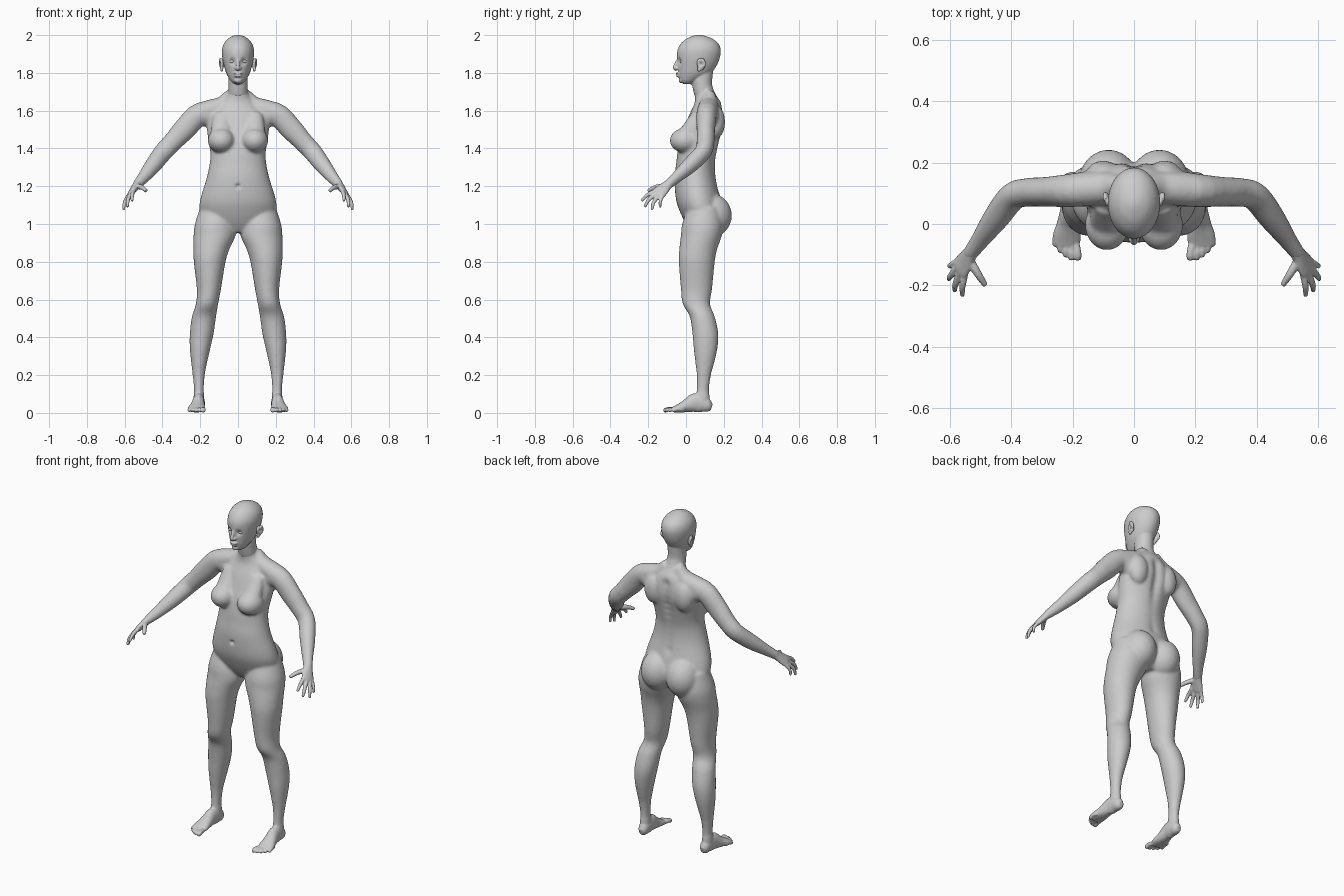
import bpy, bmesh, math
from mathutils import Vector, Matrix

grey = bpy.data.materials.new("matte_grey")
grey.diffuse_color = (0.6, 0.6, 0.6, 1)


def spline(pts, sub=4):
    """Catmull-Rom interpolation of tuples."""
    out = []
    for i in range(len(pts) - 1):
        a, b, c, d = (pts[max(i - 1, 0)], pts[i], pts[i + 1], pts[min(i + 2, len(pts) - 1)])
        for k in range(sub):
            t = k / sub
            out.append([0.5 * (2 * q + (r - p) * t + (2 * p - 5 * q + 4 * r - s) * t * t
                               + (3 * q - p - 3 * r + s) * t ** 3) for p, q, r, s in zip(a, b, c, d)])
    return out + [list(pts[-1])]


def tube(bm, pts, ref=(1, 0, 0), flat=False, both=True, n=24):
    """Loft of elliptical rings (x, y, z, radius along ref, other radius)."""
    path = spline(pts)
    for side in ((1, -1) if both else (1,)):
        rings = []
        for i, p in enumerate(path):
            t = Vector(path[min(i + 1, len(path) - 1)][:3]) - Vector(path[max(i - 1, 0)][:3])
            t = Vector((0, 0, 1)) if flat else t.normalized()
            u = Vector(ref) - t * t.dot(Vector(ref))
            u.normalize()
            v = t.cross(u)
            ring = []
            for k in range(n):
                a = 2 * math.pi * k / n
                c = Vector(p[:3]) + u * (math.cos(a) * p[3]) + v * (math.sin(a) * p[4])
                ring.append(bm.verts.new((c.x * side, c.y, c.z)))
            rings.append(ring)
        for a, b in zip(rings, rings[1:]):
            for k in range(n):
                bm.faces.new((a[k], a[(k + 1) % n], b[(k + 1) % n], b[k]))
        bm.faces.new(rings[0][::-1])
        bm.faces.new(rings[-1])


def column(bm, rows, both=False):
    """Upright loft from rows (z, centre x, half width, front y, back y)."""
    tube(bm, [(cx, (f + b) / 2, z, rx, (b - f) / 2) for z, cx, rx, f, b in rows], flat=True, both=both, n=40)


def blob(bm, c, r, both=True, tilt=0):
    for side in ((1, -1) if both else (1,)):
        m = (Matrix.Translation((c[0] * side, c[1], c[2])) @ Matrix.Rotation(tilt, 4, 'X')
             @ Matrix.Diagonal((*r, 1)))
        bmesh.ops.create_uvsphere(bm, u_segments=24, v_segments=16, radius=1, matrix=m)


def finish(bm, name, voxel=0, smooth=0, dents=()):
    """Fuse the masses, soften them, press in the dents."""
    bmesh.ops.recalc_face_normals(bm, faces=bm.faces)
    me = bpy.data.meshes.new(name)
    bm.to_mesh(me)
    bm.free()
    ob = bpy.data.objects.new(name, me)
    bpy.context.scene.collection.objects.link(ob)
    if voxel:
        mod = ob.modifiers.new("fuse", 'REMESH')
        mod.mode, mod.voxel_size = 'VOXEL', voxel
        mod = ob.modifiers.new("soften", 'SMOOTH')
        mod.factor, mod.iterations = 0.5, smooth
        dg = bpy.context.evaluated_depsgraph_get()
        ob.data = bpy.data.meshes.new_from_object(ob.evaluated_get(dg))
        ob.modifiers.clear()
    for v in ob.data.vertices:
        for pos, rad, push in dents:
            d = (v.co - Vector(pos)).length / rad
            if d < 2.5:
                v.co += Vector(push) * math.exp(-d * d)
    ob.data.materials.clear()
    ob.data.materials.append(grey)
    for p in ob.data.polygons:
        p.use_smooth = True
        p.material_index = 0
    return ob


# torso and neck
bm = bmesh.new()
column(bm, [(.955, 0, .06, .03, .15), (1.0, 0, .16, .0, .185), (1.06, 0, .2, -.03, .2),
            (1.13, 0, .2, -.053, .185), (1.24, 0, .167, -.061, .16), (1.32, 0, .15, -.052, .155),
            (1.38, 0, .147, -.045, .165), (1.45, 0, .158, -.03, .182), (1.52, 0, .165, -.005, .2),
            (1.58, 0, .152, .018, .2), (1.64, 0, .1, .045, .187), (1.69, 0, .055, .045, .155),
            (1.75, 0, .051, .03, .135), (1.80, 0, .048, .03, .13)])
blob(bm, (.088, -.003, 1.442), (.072, .083, .066))          # bust
tube(bm, [(.08, .06, 1.58, .05, .03), (.085, .03, 1.52, .055, .04), (.088, .0, 1.45, .06, .06)])
blob(bm, (.083, .135, 1.045), (.098, .108, .115))           # buttocks
blob(bm, (.1, .155, 1.54), (.06, .052, .09))                # shoulder blades
# shoulder slope
tube(bm, [(.03, .125, 1.69, .03, .035), (.08, .12, 1.63, .05, .048), (.14, .115, 1.605, .055, .055),
          (.2, .11, 1.585, .055, .058)], ref=(0, 1, 0))
# arms
tube(bm, [(.11, .12, 1.56, .06, .07), (.2, .11, 1.582, .055, .062), (.285, .105, 1.5, .049, .06),
          (.345, .103, 1.435, .047, .052), (.395, .09, 1.382, .045, .05), (.45, .02, 1.31, .042, .044),
          (.5, -.05, 1.247, .03, .033), (.53, -.09, 1.213, .026, .026),
          (.54, -.105, 1.2, .024, .022)], ref=(0, 1, 0))
# legs
column(bm, [(1.09, .115, .085, .01, .18), (1.0, .123, .105, -.02, .195), (.94, .124, .111, -.027, .19),
            (.87, .14, .096, -.035, .166), (.8, .15, .084, -.038, .152), (.656, .154, .064, -.027, .138),
            (.577, .164, .059, -.017, .127), (.51, .18, .064, .02, .152), (.42, .192, .063, .034, .171),
            (.34, .201, .054, .041, .166), (.26, .206, .041, .05, .148), (.2, .208, .032, .057, .132),
            (.127, .207, .026, .057, .122), (.08, .207, .028, .048, .126), (.05, .207, .029, .045, .128)], True)
dents = [((0, .19, z / 100), .026, (0, -.014, 0)) for z in range(120, 164, 4)]
dents.append(((0, -.06, 1.2), .011, (0, .014, 0)))
finish(bm, "body", .0075, 9, dents)

# head
bm = bmesh.new()
column(bm, [(1.74, 0, .018, -.012, .03), (1.755, 0, .036, -.03, .06), (1.775, 0, .05, -.037, .1),
            (1.8, 0, .063, -.041, .135), (1.84, 0, .075, -.045, .163), (1.88, 0, .083, -.048, .179),
            (1.92, 0, .085, -.045, .184), (1.955, 0, .075, -.027, .172), (1.982, 0, .052, .005, .138),
            (1.996, 0, .026, .038, .1), (2.001, 0, .006, .06, .078)])
column(bm, [(1.68, 0, .054, .045, .155), (1.74, 0, .05, .032, .138), (1.82, 0, .05, .03, .145)])
tube(bm, [(0, -.044, 1.87, .008, .006), (0, -.053, 1.845, .009, .01), (0, -.058, 1.826, .011, .011),
          (0, -.048, 1.815, .009, .008)], both=False)        # nose
blob(bm, (.011, -.048, 1.824), (.009, .01, .008))            # nostrils
blob(bm, (0, -.041, 1.796), (.025, .014, .0065), False)      # upper lip
blob(bm, (0, -.039, 1.783), (.022, .014, .0065), False)      # lower lip
blob(bm, (0, -.026, 1.76), (.02, .013, .014), False)         # chin
sockets = [((s * .031, -.04, 1.861), .016, (0, .013, 0)) for s in (1, -1)]
finish(bm, "head", .0042, 4, sockets)

# eyes
bm = bmesh.new()
blob(bm, (.031, -.017, 1.861), (.017, .015, .011))
finish(bm, "eyes")

# ears: rim, hollow and lobe
bm = bmesh.new()
blob(bm, (.086, .078, 1.845), (.012, .02, .032), tilt=.25)
blob(bm, (.094, .088, 1.853), (.01, .016, .026), tilt=.25)
blob(bm, (.086, .07, 1.82), (.008, .01, .014))
ear_dents = [((s * .1, .08, 1.847), .013, (-s * .012, 0, 0)) for s in (1, -1)]
finish(bm, "ears", .003, 3, ear_dents)

# hands: palm and five fingers
bm = bmesh.new()
tube(bm, [(.518, -.072, 1.228, .024, .024), (.535, -.097, 1.207, .026, .022), (.553, -.125, 1.182, .036, .018),
          (.567, -.145, 1.163, .039, .015), (.574, -.155, 1.153, .03, .01)], ref=(-.4, -.8, .45))
fingers = [((.552, -.16, 1.175), (.56, -.203, 1.155), (.56, -.235, 1.122)),
           ((.568, -.158, 1.16), (.583, -.198, 1.127), (.585, -.218, 1.09)),
           ((.58, -.145, 1.148), (.6, -.172, 1.113), (.605, -.18, 1.075)),
           ((.582, -.125, 1.148), (.6, -.136, 1.118), (.601, -.137, 1.088)),
           ((.54, -.112, 1.2), (.51, -.162, 1.194), (.485, -.2, 1.175))]
for i, (a, b, c) in enumerate(fingers):
    r = (.0105, .0105, .01, .009, .013)[i]
    tube(bm, [(*a, r * 1.15, r * 1.15), (*b, r, r), (*c, r * .7, r * .7)], ref=(.7, -.2, .6), n=14)
finish(bm, "hands", .004, 3)

# feet: heel, arch, ball and toes
bm = bmesh.new()
tube(bm, [(.205, .136, .03, .014, .018), (.205, .118, .036, .027, .033), (.206, .085, .05, .031, .048),
          (.209, .045, .053, .032, .05), (.214, .0, .036, .038, .034), (.219, -.04, .024, .046, .022),
          (.222, -.07, .016, .043, .014)])
column(bm, [(.04, .207, .028, .05, .125), (.08, .207, .028, .05, .125), (.12, .207, .025, .058, .12)], True)
tips = [(.184, -.119), (.205, -.119), (.223, -.109), (.241, -.094), (.257, -.074)]
for i, (x, y) in enumerate(tips):
    r = .0125 if i == 0 else .0095
    tube(bm, [(x * .8 + .044, y + .06, .018, r, r), (x, y + .025, .019, r, r), (x, y + .008, .013, r, r),
              (x, y, .011, r * .6, r * .6)], n=14)
for v in bm.verts:
    v.co.z = max(v.co.z, .001)
finish(bm, "feet", .0045, 3)
